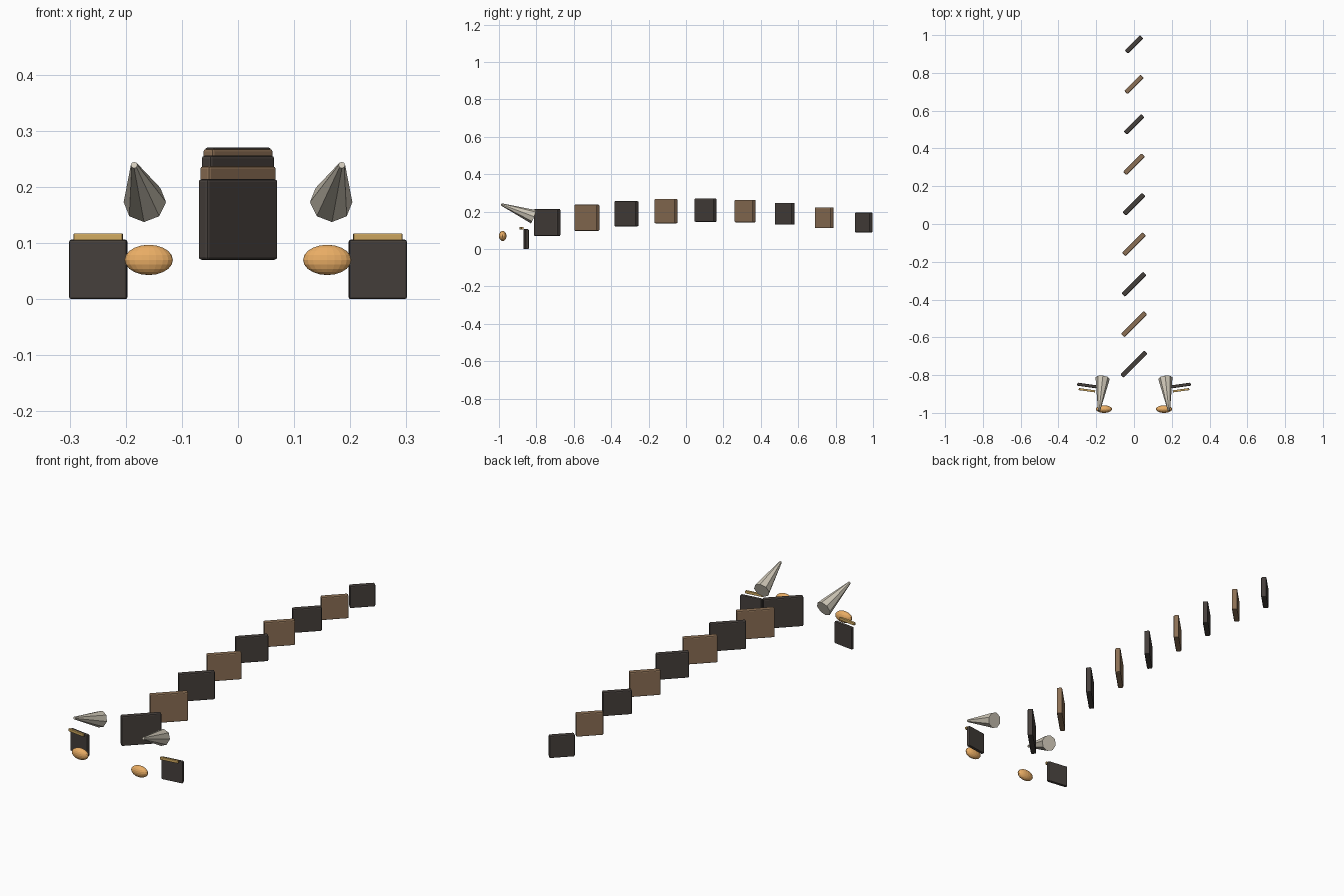
import bpy, math
from mathutils import Vector

if "Cube" in bpy.data.objects:
    bpy.data.objects.remove(bpy.data.objects["Cube"])


def material(name, rgb):
    m = bpy.data.materials.new(name)
    m.diffuse_color = (*rgb, 1)
    m.use_nodes = True
    m.node_tree.nodes["Principled BSDF"].inputs["Base Color"].default_value = m.diffuse_color
    return m


DARK = material("dark", (0.06, 0.05, 0.044))
BROWN = material("brown", (0.26, 0.16, 0.09))
GOLD = material("gold", (0.63, 0.40, 0.12))
AMBER = material("amber", (0.82, 0.42, 0.13))
BONE = material("bone", (0.64, 0.59, 0.49))


def box(name, loc, size, angle, mat, bevel):
    bpy.ops.mesh.primitive_cube_add(size=1, location=loc, rotation=(0, 0, math.radians(angle)))
    o = bpy.context.object
    o.name = name
    o.scale = size
    bpy.ops.object.transform_apply(location=False, rotation=False, scale=True)
    o.data.materials.append(mat)
    b = o.modifiers.new("bevel", "BEVEL")
    b.width = bevel
    b.segments = 2
    return o


# Arched row of diagonal plates, shrinking to the back
for i in range(9):
    t = i / 8
    span = 0.144 - 0.046 * t
    thick = 0.025
    height = 0.144 - 0.037 * t
    z = 0.142 + 0.066 * math.sin(math.pi * t)
    box(f"spine_plate_{i + 1}", (0, -0.742 + 0.2116 * i, z),
        (span * math.sqrt(2) - thick, thick, height), 45, BROWN if i % 2 else DARK, 0.005)

for s, side in ((-1, "left"), (1, "right")):
    # Upright side panel with gold strip at its top
    box(f"{side}_panel", (s * 0.249, -0.855, 0.053), (0.104, 0.016, 0.106), s * 8, DARK, 0.004)
    box(f"{side}_strip", (s * 0.249, -0.880, 0.111), (0.088, 0.011, 0.013), s * 8, GOLD, 0.002)

    # Flattened eye
    bpy.ops.mesh.primitive_uv_sphere_add(segments=20, ring_count=10, radius=1,
                                         location=(s * 0.159, -0.98, 0.07))
    eye = bpy.context.object
    eye.name = f"{side}_eye"
    eye.scale = (0.043, 0.02, 0.027)
    eye.data.materials.append(AMBER)

    # Horn pointing forward, up and slightly out
    base, tip = Vector((s * 0.166, -0.816, 0.173)), Vector((s * 0.185, -0.988, 0.239))
    axis = tip - base
    bpy.ops.mesh.primitive_cone_add(vertices=8, radius1=0.038, radius2=0.006,
                                    depth=axis.length, location=(base + tip) / 2)
    horn = bpy.context.object
    horn.name = f"{side}_horn"
    horn.rotation_euler = axis.to_track_quat("Z", "Y").to_euler()
    horn.data.materials.append(BONE)
